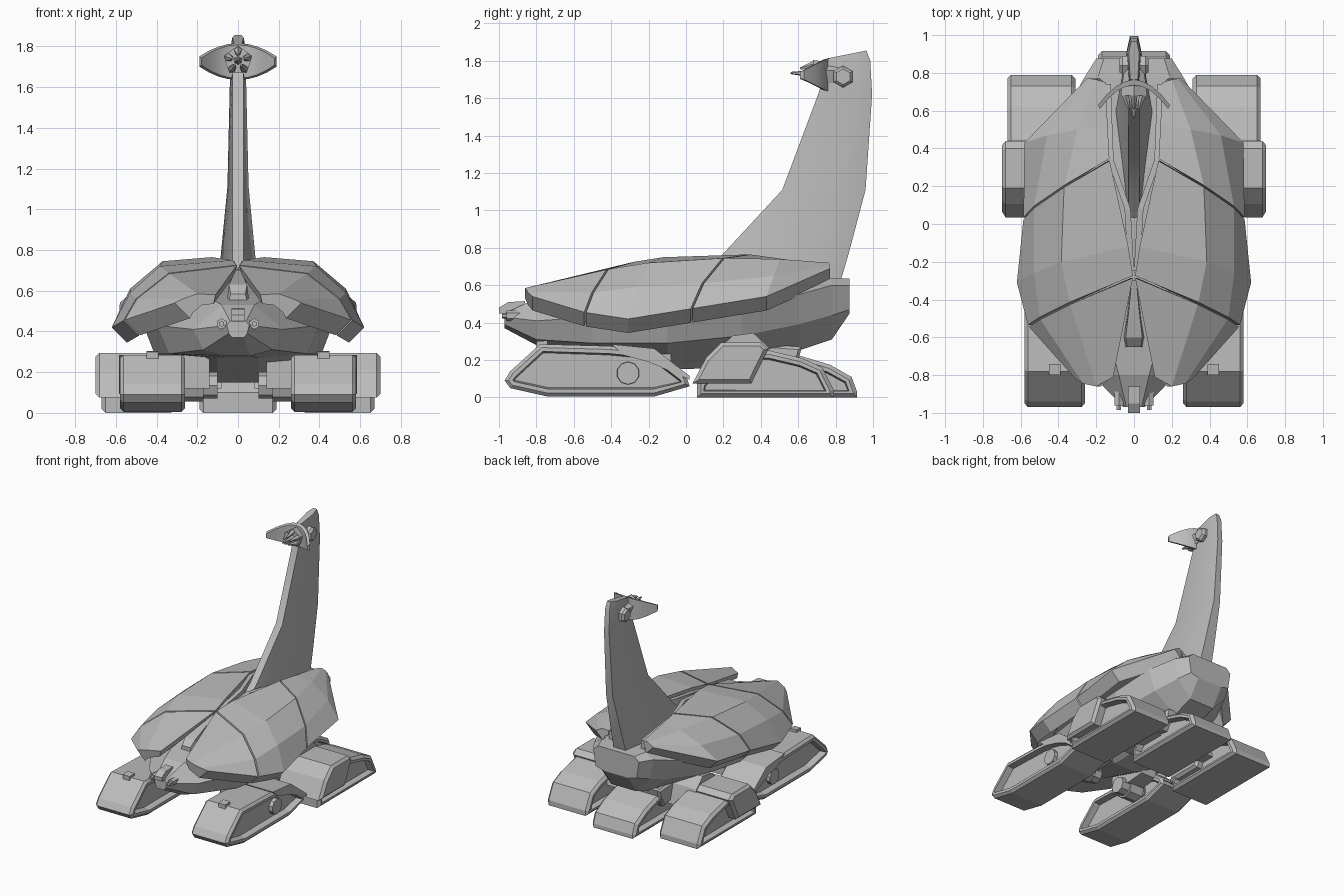
import bpy, bmesh, math
from mathutils import Vector, Matrix

if "Cube" in bpy.data.objects:
    bpy.data.objects.remove(bpy.data.objects["Cube"])

grey = bpy.data.materials.new("plain grey")
grey.diffuse_color = (0.5, 0.5, 0.5, 1)
grey.use_nodes = True
grey.node_tree.nodes["Principled BSDF"].inputs["Base Color"].default_value = grey.diffuse_color


def finish(name, bm, smooth=None):
    bmesh.ops.recalc_face_normals(bm, faces=bm.faces)
    me = bpy.data.meshes.new(name)
    bm.to_mesh(me)
    bm.free()
    ob = bpy.data.objects.new(name, me)
    bpy.context.collection.objects.link(ob)
    me.materials.append(grey)
    if smooth:
        bpy.ops.object.select_all(action='DESELECT')
        ob.select_set(True)
        bpy.context.view_layer.objects.active = ob
        bpy.ops.object.shade_smooth_by_angle(angle=math.radians(smooth))
    return ob


def loft(name, rings, **kw):
    """Closed rings joined in order, with both ends capped."""
    bm = bmesh.new()
    vs = [[bm.verts.new(p) for p in r] for r in rings]
    n = len(vs[0])
    for a, b in zip(vs, vs[1:]):
        for i in range(n):
            bm.faces.new((a[i], a[(i + 1) % n], b[(i + 1) % n], b[i]))
    bm.faces.new(vs[0])
    bm.faces.new(vs[-1])
    return finish(name, bm, **kw)


def prism(name, prof, x0, x1, bevel=0, recess=0, rim=0.03, **kw):
    """A (y, z) profile extruded along x: chamfered sides, then sunk side panels."""
    bm = bmesh.new()
    a, b = [[bm.verts.new((x, y, z)) for y, z in prof] for x in (x0, x1)]
    caps = [bm.faces.new(a), bm.faces.new(b)]
    n = len(prof)
    for i in range(n):
        bm.faces.new((a[i], a[(i + 1) % n], b[(i + 1) % n], b[i]))
    bmesh.ops.recalc_face_normals(bm, faces=bm.faces)
    if bevel:
        edges = [e for c in caps for e in c.edges]
        bmesh.ops.bevel(bm, geom=edges, offset=bevel, segments=1, affect='EDGES')
        bm.normal_update()
    if recess:
        for c in [f for f in bm.faces if abs(f.normal.x) > .99]:
            bmesh.ops.inset_region(bm, faces=[c], thickness=rim)
            bmesh.ops.inset_region(bm, faces=[c], thickness=0.008, depth=-recess)
    return finish(name, bm, **kw)


def rod(name, p, q, r0, r1, sides, **kw):
    p, q = Vector(p), Vector(q)
    bm = bmesh.new()
    rot = (q - p).to_track_quat('Z', 'Y').to_matrix().to_4x4()
    bmesh.ops.create_cone(bm, cap_ends=True, segments=sides, radius1=r0, radius2=r1,
                          depth=(q - p).length, matrix=Matrix.Translation((p + q) / 2) @ rot)
    return finish(name, bm, **kw)


def mirrored(half):
    return half + [(-x, y, z) for x, y, z in reversed(half)]


# Hull: half sections of top, chine, bilge and keel
hull = [(-.97, (.04, .45), (.055, .43), (.045, .39), (.03, .37)),
        (-.80, (.08, .53), (.22, .41), (.17, .31), (.06, .28)),
        (-.50, (.16, .58), (.40, .43), (.34, .29), (.10, .27)),
        (-.10, (.18, .62), (.46, .42), (.41, .29), (.10, .15)),
        (.30, (.18, .65), (.44, .46), (.37, .33), (.10, .16)),
        (.60, (.19, .64), (.36, .55), (.30, .39), (.11, .25)),
        (.78, (.19, .64), (.26, .60), (.23, .44), (.11, .31)),
        (.875, (.16, .635), (.20, .60), (.18, .47), (.11, .45))]
loft("hull", [mirrored([(x, y, z) for x, z in sec]) for y, *sec in hull])

# Neck: tapering sections (front y, z, back y, z, half width)
neck = [(.0, .60, .82, .60, .10), (.2, .77, .87, .77, .085), (.515, 1.11, .96, 1.11, .052),
        (.71, 1.63, .995, 1.62, .04), (.75, 1.79, .985, 1.80, .036), (.765, 1.815, .965, 1.855, .028)]
loft("neck", [mirrored([(min(.028, w * .7), f, zf), (w, f + .7 * (b - f), zf + .7 * (zb - zf)),
                        (w * .55, b, zb)]) for f, zf, b, zb, w in neck], smooth=30)

# Curved head shield
rings = []
for i in range(-4, 5):
    s = i / 4
    y, t, b = .735 - .125 * s * s, 1.815 - .065 * abs(s) ** 2, 1.635 + .065 * abs(s) ** 2
    k = .03 - .01 * abs(s)
    rings.append([(.18 * s, y, b + .008), (.18 * s, y, t - .008), (.19 * s, y + k, t), (.19 * s, y + k, b)])
loft("head_shield", rings, smooth=30)

# Head core, spikes and side bolts
rod("head_core", (0, .82, 1.73), (0, .68, 1.73), .055, .074, 5)
for i in range(5):
    a = math.radians(90 + 72 * i)
    c, s = math.cos(a), math.sin(a)
    rod("head_spike", (.05 * c, .69, 1.73 + .05 * s), (.028 * c, .61, 1.73 + .028 * s), .022, .006, 5)
rod("centre_spike", (0, .69, 1.73), (0, .56, 1.735), .022, .006, 6)
for s in (1, -1):
    rod("head_bolt", (0, .84, 1.715), (.06 * s, .84, 1.715), .058, .058, 6)
    rod("head_bolt_cap", (.06 * s, .84, 1.715), (.076 * s, .84, 1.715), .058, .042, 6)

# Shell: rows of points from inner edge to outer edge, split by grooves
shell = [[(.15, .75, .71), (.20, .765, .72), (.23, .77, .705), (.25, .77, .69)],
         [(.14, .52, .74), (.30, .50, .74), (.46, .47, .65), (.58, .43, .54)],
         [(.13, .34, .765), (.37, .20, .745), (.53, .09, .61), (.585, .03, .475)],
         [(.03, -.12, .75), (.385, -.20, .72), (.53, -.26, .59), (.62, -.31, .42)],
         [(.005, -.28, .725), (.34, -.42, .685), (.50, -.50, .56), (.56, -.54, .455)],
         [(.11, -.81, .58), (.20, -.86, .585), (.27, -.845, .56), (.31, -.82, .54)]]
for side in (1, -1):
    for name, i, j in (("rear", 0, 2), ("middle", 2, 4), ("front", 4, 5)):
        rows = [[Vector(p) for p in r] for r in shell[i:j + 1]]
        for k, other in ((0, 1), (-1, -2)):      # pull groove edges apart
            if (k == 0 and i) or (k == -1 and j < 5):
                rows[k] = [p + (q - p).normalized() * .006 for p, q in zip(rows[k], rows[other])]
        rings = []
        for r in rows:
            low = [p - Vector((.025 * m, 0, .045 + .01 * m)) for m, p in enumerate(r)]
            low[0].x += .01
            rings.append([(p.x * side, p.y, p.z) for p in r + low[::-1]])
        loft(name + "_shell", rings)

# Inner rails beside the neck slot
for s in (1, -1):
    path = [(.135, .74, .69), (.12, .34, .73), (.03, .08, .73), (.012, -.25, .69)]
    loft("slot_rail", [[((x + dx) * s, y, z + dz) for dx, dz in
                        ((-.012, -.06), (.02, -.06), (.02, .015), (-.012, .015))] for x, y, z in path])

# Deck wedge, nose block and nose guns
loft("deck_wedge", [mirrored([(w, y, .55), (w * .8, y, z)]) for y, w, z in
                    ((-.30, .015, .70), (-.46, .035, .665), (-.60, .055, .63), (-.65, .045, .585))])
prism("nose_block", [(-1, .45), (-1, .48), (-.95, .51), (-.86, .515), (-.86, .44)], -.032, .032)
for s in (1, -1):
    rod("nose_gun", (.08 * s, -.96, .437), (.08 * s, -.84, .437), .027, .027, 6)
    rod("gun_tip", (.08 * s, -.985, .437), (.08 * s, -.95, .437), .014, .014, 6)

# Track profiles in side view
front_track = [(-.97, .09), (-.94, .14), (-.78, .285), (-.41, .275), (-.17, .25), (.0, .12),
               (.02, .06), (-.17, .005), (-.74, .005), (-.94, .05)]
rear_track = [(.06, 0), (.06, .08), (.22, .25), (.45, .25), (.62, .21), (.73, .16), (.79, .04), (.79, 0)]
rear_cover = [(.035, .075), (.105, .21), (.19, .295), (.40, .295), (.44, .26), (.35, .075)]
front_cover = [(-.40, .285), (-.17, .262), (.02, .115), (.02, .095), (-.20, .19), (-.33, .225)]
for s in (1, -1):
    prism("front_track", front_track, .26 * s, .58 * s, bevel=.018, recess=.05, rim=.022)
    prism("front_track_cover", front_cover, .28 * s, .585 * s)
    rod("track_wheel", (.30 * s, -.31, .13), (.56 * s, -.31, .13), .075, .06, 10)
    rod("axle", (.10 * s, -.31, .135), (.30 * s, -.31, .135), .065, .065, 8)
    rod("axle_hub", (.17 * s, -.31, .135), (.29 * s, -.31, .135), .08, .08, 8)
    prism("track_lamp", [(-.80, .26), (-.80, .30), (-.74, .305), (-.74, .27)], .39 * s, .45 * s)
    prism("front_hip", [(-.42, .12), (-.42, .3), (-.08, .3), (-.08, .15)], .14 * s, .28 * s)
    prism("rear_track", rear_track, .31 * s, .67 * s, bevel=.02, recess=.05, rim=.02)
    prism("rear_track_cover", rear_cover, .30 * s, .70 * s, bevel=.02)
    prism("rear_hip", [(.12, .12), (.15, .24), (.25, .33), (.36, .345), (.44, .27), (.48, .12)], .08 * s, .40 * s)

# Single track under the tail
prism("tail_track", [(.20, 0), (.20, .1), (.36, .26), (.62, .22), (.77, .175), (.885, .11), (.915, .03), (.915, 0)],
      -.19, .19, bevel=.02, recess=.05, rim=.02)
prism("tail_track_cover", [(.30, .16), (.40, .285), (.62, .27), (.60, .20), (.55, .12)], -.195, .195, bevel=.015)
prism("tail_strut", [(.35, .2), (.35, .35), (.6, .4), (.58, .2)], -.16, .16)
